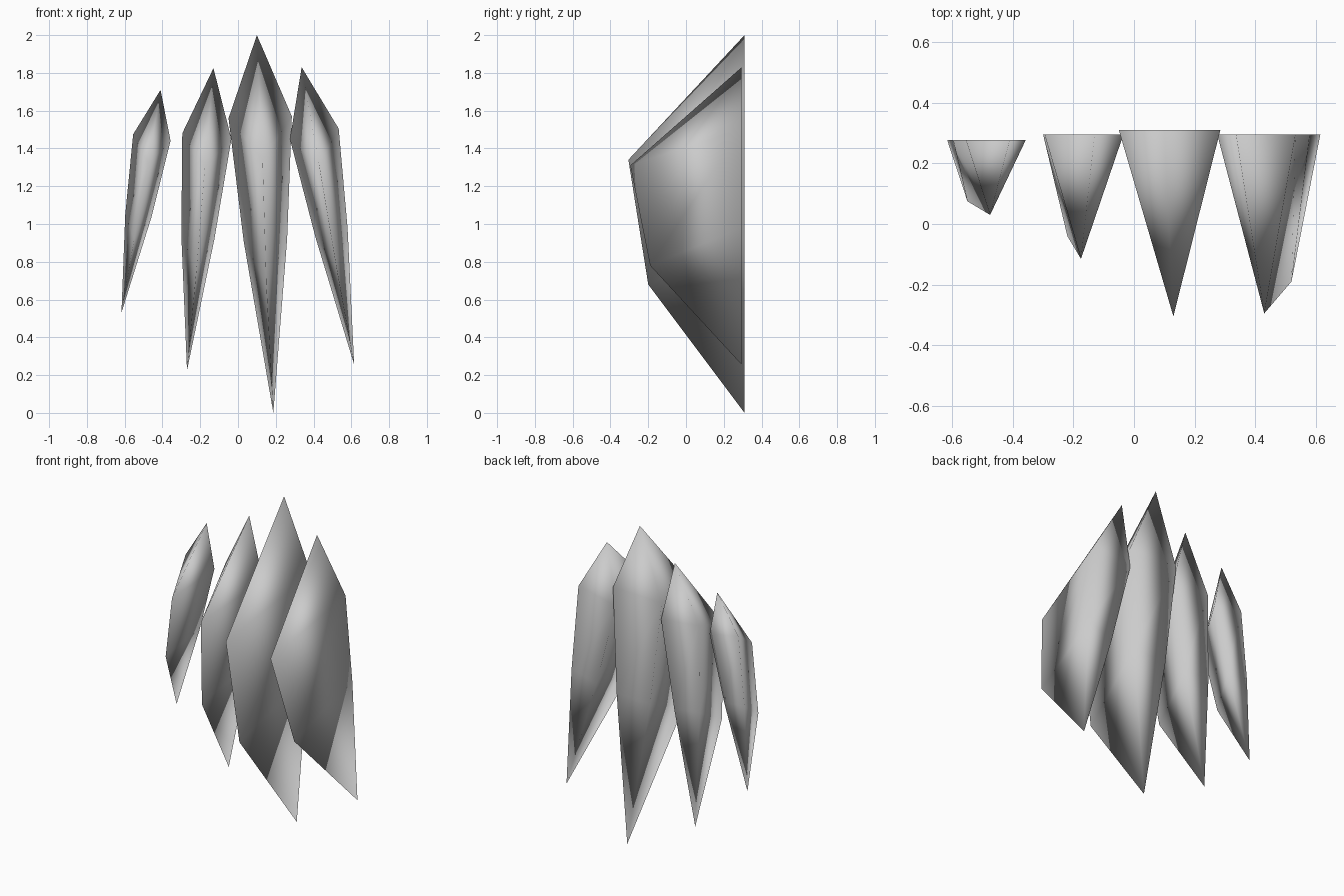
import bpy, bmesh

if "Cube" in bpy.data.objects:
    bpy.data.objects.remove(bpy.data.objects["Cube"])

# Single flat grey
grey = bpy.data.materials.new("light_grey")
grey.use_nodes = True
grey.diffuse_color = (0.6, 0.6, 0.6, 1)
grey.node_tree.nodes["Principled BSDF"].inputs["Base Color"].default_value = (0.6, 0.6, 0.6, 1)


def make_blade(name, back, top, bottom, upper, lower):
    """Flat-backed pointed blade: two tips joined by two triangular rings.
    Tips are (x, z); a ring is left (x, z), right (x, z), front ridge (x, y, z)."""
    bm = bmesh.new()
    flat = lambda p: bm.verts.new((p[0], back, p[1]))
    tip, foot = flat(top), flat(bottom)
    rings = [[flat(l), flat(r), bm.verts.new(f)] for l, r, f in (upper, lower)]
    for i in range(3):
        j = (i + 1) % 3
        a, b = rings
        bm.faces.new((tip, a[i], a[j]))
        bm.faces.new((a[i], b[i], b[j], a[j]))
        bm.faces.new((b[i], foot, b[j]))
    bmesh.ops.recalc_face_normals(bm, faces=bm.faces[:])
    # Soft shading over the whole blade
    for f in bm.faces:
        f.smooth = True
    mesh = bpy.data.meshes.new(name)
    bm.to_mesh(mesh)
    bm.free()
    mesh.materials.append(grey)
    obj = bpy.data.objects.new(name, mesh)
    bpy.context.collection.objects.link(obj)


# Four blades, from -x to +x
make_blade("small_outer_blade", 0.278, (-0.41, 1.71), (-0.617, 0.53),
           ((-0.555, 1.475), (-0.357, 1.44), (-0.475, 0.03, 1.32)),
           ((-0.597, 1.05), (-0.457, 1.04), (-0.55, 0.075, 0.92)))
make_blade("inner_blade", 0.295, (-0.13, 1.825), (-0.27, 0.225),
           ((-0.295, 1.48), (-0.035, 1.45), (-0.175, -0.115, 1.305)),
           ((-0.30, 0.94), (-0.125, 0.92), (-0.22, -0.04, 0.755)))
make_blade("tall_middle_blade", 0.31, (0.10, 2.0), (0.187, 0.0),
           ((-0.05, 1.56), (0.285, 1.57), (0.13, -0.305, 1.34)),
           ((0.03, 0.91), (0.26, 0.92), (0.15, -0.20, 0.68)))
make_blade("large_outer_blade", 0.295, (0.337, 1.83), (0.615, 0.255),
           ((0.275, 1.45), (0.533, 1.505), (0.43, -0.295, 1.31)),
           ((0.41, 0.93), (0.58, 0.98), (0.52, -0.19, 0.78)))
